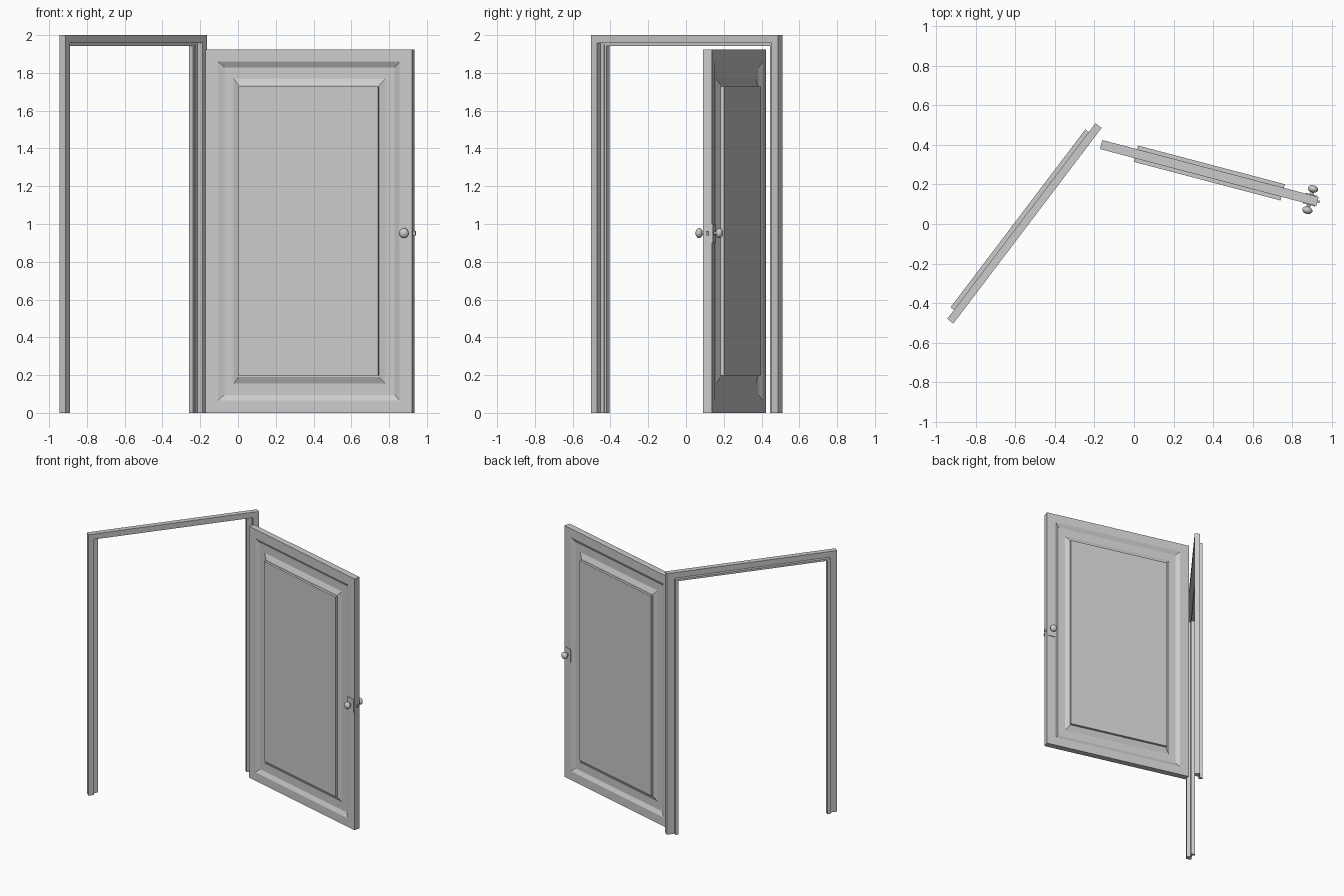
import bpy, bmesh, math
from mathutils import Matrix, Vector

if "Cube" in bpy.data.objects:
    bpy.data.objects.remove(bpy.data.objects["Cube"])

FRAME = Matrix.Translation((-0.57, 0.015, 0)) @ Matrix.Rotation(math.radians(52.85), 4, 'Z')
DOOR = Matrix.Translation((0.381, 0.258, 0)) @ Matrix.Rotation(math.radians(-14.75), 4, 'Z')


def make(name, bm, matrix):
    bmesh.ops.recalc_face_normals(bm, faces=bm.faces)
    me = bpy.data.meshes.new(name)
    bm.to_mesh(me)
    bm.free()
    ob = bpy.data.objects.new(name, me)
    bpy.context.collection.objects.link(ob)
    ob.matrix_world = matrix
    return ob


def skin(bm, rings):
    """Join closed rings of points and cap both ends."""
    vs = [[bm.verts.new(p) for p in r] for r in rings]
    n = len(vs[0])
    for a, b in zip(vs, vs[1:]):
        for i in range(n):
            j = (i + 1) % n
            bm.faces.new((a[i], a[j], b[j], b[i]))
    bm.faces.new(vs[0])
    bm.faces.new(vs[-1])


def arch(name, outer, inner, y0, y1):
    """Upside-down U; outer and inner are (half width, height)."""
    (a, h), (b, k) = outer, inner
    pts = [(-a, 0), (-a, h), (a, h), (a, 0), (b, 0), (b, k), (-b, k), (-b, 0)]
    bm = bmesh.new()
    skin(bm, [[(x, y, z) for x, z in pts] for y in (y0, y1)])
    return make(name, bm, FRAME)


def box(name, lo, hi):
    bm = bmesh.new()
    skin(bm, [[(lo[0], y, lo[2]), (hi[0], y, lo[2]), (hi[0], y, hi[2]), (lo[0], y, hi[2])]
              for y in (lo[1], hi[1])])
    return make(name, bm, DOOR)


# Frame: outer casing, rebate lip and door stop
arch("frame_casing", (0.621, 2.0), (0.58, 1.958), -0.039, 0)
arch("frame_lip", (0.60, 1.97), (0.556, 1.95), -0.008, 0)
arch("door_stop", (0.565, 1.957), (0.543, 1.942), -0.006, 0.022)

# Door leaf with a raised panel on both faces: (side inset, end inset, y)
W, H, T = 0.566, 1.925, 0.0235
profile = [(0, 0, T), (0.069, 0.066, T), (0.1, 0.096, T - 0.016),
           (0.15, 0.155, T - 0.016), (0.182, 0.19, T), (0.182, 0.198, T),
           (0.182, 0.198, T + 0.019)]
full = [(a, b, -y) for a, b, y in reversed(profile)] + profile
bm = bmesh.new()
skin(bm, [[(-W + a, y, b), (W - a, y, b), (W - a, y, H - b), (-W + a, y, H - b)]
          for a, b, y in full])
make("door_leaf", bm, DOOR)

# Latch on the door edge
box("latch_bolt", (W - 0.01, -0.006, 0.938), (W + 0.012, 0.006, 0.962))

# Plates and turned knobs on both faces
knob = [(0.012, 0.02), (0.009, 0.027), (0.009, 0.038), (0.018, 0.042), (0.025, 0.049),
        (0.0265, 0.056), (0.024, 0.064), (0.016, 0.071), (0.006, 0.074)]
N = 24
for side, s in (("front", -1), ("back", 1)):
    ys = sorted((s * (T - 0.003), s * (T + 0.004)))
    box(side + "_plate", (0.496, ys[0], 0.9), (0.56, ys[1], 1.0))
    bm = bmesh.new()
    skin(bm, [[(0.528 + r * math.cos(i * math.tau / N), s * d,
                0.952 + r * math.sin(i * math.tau / N)) for i in range(N)]
              for r, d in knob])
    ob = make(side + "_knob", bm, DOOR)
    bpy.ops.object.select_all(action='DESELECT')
    ob.select_set(True)
    bpy.context.view_layer.objects.active = ob
    bpy.ops.object.shade_smooth_by_angle(angle=math.radians(50))
